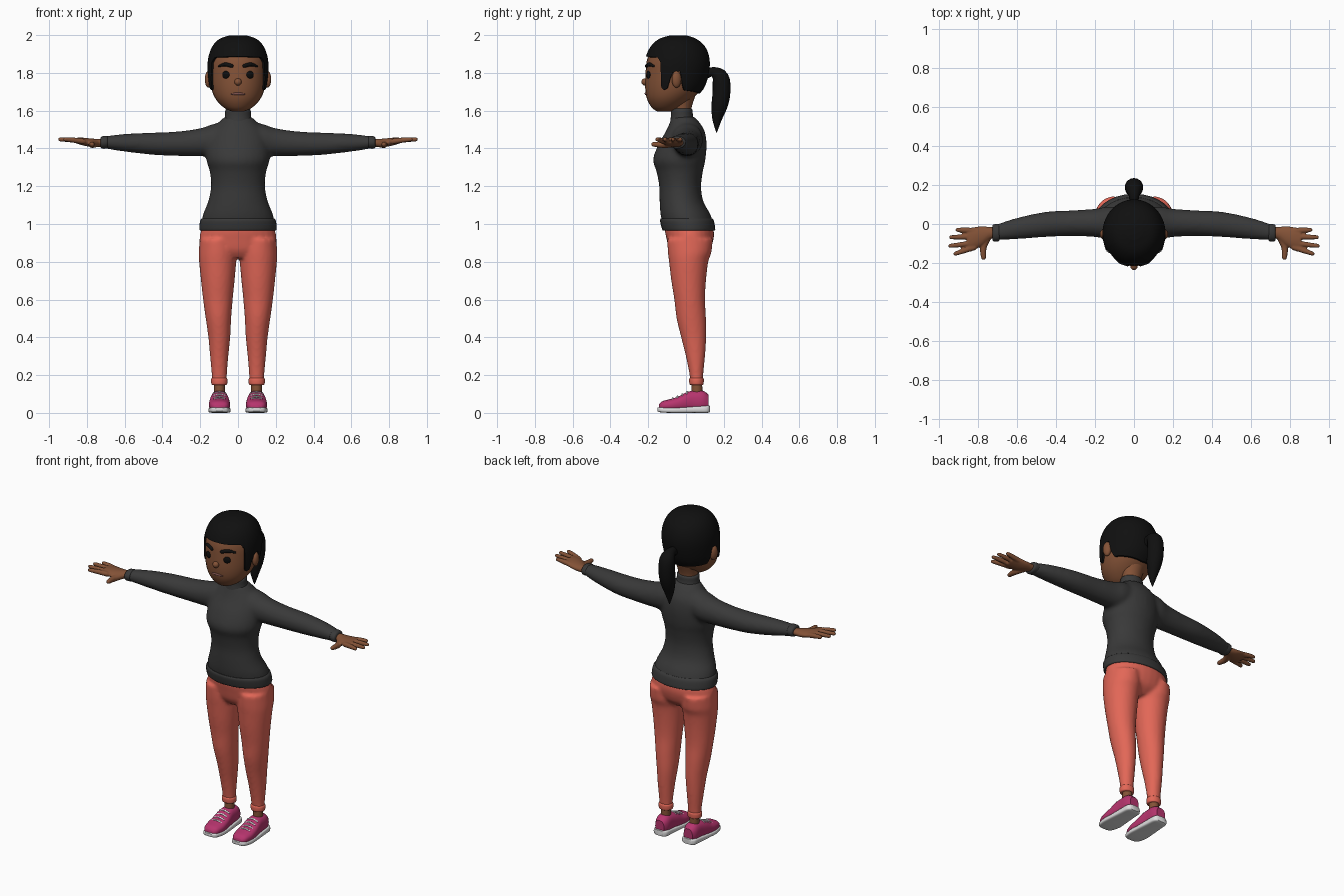
import bpy, bmesh, math
from mathutils import Vector, Matrix

cube = bpy.data.objects.get("Cube")
if cube:
    bpy.data.objects.remove(cube, do_unlink=True)


def material(name, r, g, b):
    m = bpy.data.materials.new(name)
    m.use_nodes = True
    m.diffuse_color = (r, g, b, 1)
    shader = m.node_tree.nodes["Principled BSDF"]
    shader.inputs["Base Color"].default_value = (r, g, b, 1)
    shader.inputs["Roughness"].default_value = 0.8
    return m


SKIN = material("brown skin", .23, .085, .038)
HAIR = material("black hair", .005, .005, .005)
KNIT = material("charcoal knit", .041, .041, .041)
CORAL = material("coral fabric", .76, .135, .095)
PINK = material("pink canvas", .47, .035, .155)
WHITE = material("white rubber", .72, .72, .72)
LIP = material("muted lip", .2, .08, .07)
EYE = material("eye black", .004, .004, .004)


def finish(name, bm, mat, voxel=0, relax=0):
    """Turn a bmesh into a smooth object; voxel fuses overlapping pieces."""
    bmesh.ops.recalc_face_normals(bm, faces=bm.faces)
    me = bpy.data.meshes.new(name)
    bm.to_mesh(me)
    bm.free()
    me.materials.append(mat)
    me.shade_smooth()
    if not voxel:
        me.set_sharp_from_angle(angle=math.radians(45))
    ob = bpy.data.objects.new(name, me)
    bpy.context.scene.collection.objects.link(ob)
    if voxel:
        fuse = ob.modifiers.new("fuse", 'REMESH')
        fuse.mode = 'VOXEL'
        fuse.voxel_size = voxel
        fuse.use_smooth_shade = True
        soft = ob.modifiers.new("soften", 'SMOOTH')
        soft.factor = .5
        soft.iterations = relax
    return ob


def smooth(rows, steps=4):
    """Catmull-Rom interpolation of any table of equal-length rows."""
    out = []
    for i in range(len(rows) - 1):
        quad = (rows[max(i - 1, 0)], rows[i], rows[i + 1], rows[min(i + 2, len(rows) - 1)])
        for k in range(steps):
            t = k / steps
            out.append([b + t * ((c - a) + t * ((2 * a - 5 * b + 4 * c - d)
                        + t * (3 * b - a - 3 * c + d))) / 2 for a, b, c, d in zip(*quad)])
    return out + [list(rows[-1])]


def lookup(rows, t):
    """Linear interpolation on the first column."""
    t = min(max(t, rows[0][0]), rows[-1][0])
    for p, q in zip(rows, rows[1:]):
        if t <= q[0]:
            f = (t - p[0]) / max(q[0] - p[0], 1e-6)
            return [a + f * (b - a) for a, b in zip(p[1:], q[1:])]


def skin_rings(bm, rings):
    loops = [[bm.verts.new(p) for p in ring] for ring in rings]
    n = len(loops[0])
    for lo, hi in zip(loops, loops[1:]):
        for i in range(n):
            j = (i + 1) % n
            bm.faces.new((lo[i], lo[j], hi[j], hi[i]))
    bm.faces.new(loops[0])
    bm.faces.new(loops[-1])


def loft(bm, rows, axis, side=1, n=28, power=1):
    """Rows are (position, a0, a1, b0, b1): extents on the two cross axes."""
    others = [k for k in range(3) if k != axis]
    rings = []
    for t, a0, a1, b0, b1 in smooth(rows):
        ring = []
        for i in range(n):
            c, s = math.cos(math.tau * i / n), math.sin(math.tau * i / n)
            c, s = (math.copysign(abs(v) ** power, v) for v in (c, s))
            p = Vector()
            p[axis] = t
            p[others[0]] = (a0 + a1) / 2 + (a1 - a0) / 2 * c
            p[others[1]] = (b0 + b1) / 2 + (b1 - b0) / 2 * s
            p.x *= side
            ring.append(p)
        rings.append(ring)
    skin_rings(bm, rings)


def sym(rows):
    return [(t, -h, h, lo, hi) for t, h, lo, hi in rows]


def tube(bm, pts, side=1, n=12, ref=(0, 0, 1)):
    """Round-ended tube through (x, y, z, radius) points."""
    pts = smooth(pts)
    pos = [Vector((p[0] * side, p[1], p[2])) for p in pts]
    rings = []
    for i, p in enumerate(pts):
        tan = (pos[min(i + 1, len(pos) - 1)] - pos[max(i - 1, 0)]).normalized()
        u = Vector(ref).cross(tan).normalized()
        v = tan.cross(u)
        bends = [0]
        if i == 0:
            bends = [-1.4, -1, -.5, 0]
        elif i == len(pos) - 1:
            bends = [0, .5, 1, 1.4]
        for b in bends:
            mid, r = pos[i] + tan * p[3] * math.sin(b), p[3] * math.cos(b)
            rings.append([mid + r * (u * math.cos(math.tau * k / n) + v * math.sin(math.tau * k / n))
                          for k in range(n)])
    skin_rings(bm, rings)


def ball(bm, centre, radii, turn=0):
    m = Matrix.Translation(centre) @ Matrix.Rotation(turn, 4, 'Z') @ Matrix.Diagonal((*radii, 1))
    bmesh.ops.create_uvsphere(bm, u_segments=20, v_segments=12, radius=1, matrix=m)


def part(name, rows, axis, mat, side=1, power=1):
    bm = bmesh.new()
    loft(bm, rows, axis, side, power=power)
    finish(name, bm, mat)


SIDES = ((1, "left"), (-1, "right"))

# Sweater: torso and both sleeves fused together
bm = bmesh.new()
loft(bm, sym([(.985, .197, -.12, .15), (1.05, .186, -.135, .13), (1.12, .158, -.14, .092),
              (1.2, .143, -.142, .08), (1.28, .15, -.157, .09), (1.34, .168, -.175, .103),
              (1.42, .165, -.147, .109), (1.49, .145, -.107, .1), (1.54, .1, -.085, .07),
              (1.57, .07, -.077, .042)]), 2)
for s, _ in SIDES:
    loft(bm, [(.05, -.07, .08, 1.38, 1.545), (.13, -.078, .09, 1.36, 1.53),
              (.2, -.067, .078, 1.358, 1.507), (.32, -.062, .07, 1.36, 1.49),
              (.45, -.067, .063, 1.366, 1.484), (.6, -.078, .032, 1.383, 1.477),
              (.71, -.085, -.003, 1.4, 1.464)], 0, s)
finish("sweater", bm, KNIT, .012, 6)
part("sweater_hem", sym([(.965, .198, -.12, .15), (.973, .204, -.127, .155), (1.015, .201, -.137, .148),
                         (1.03, .19, -.134, .138)]), 2, KNIT)
part("sweater_collar", sym([(1.53, .078, -.085, .05), (1.57, .069, -.08, .037), (1.603, .067, -.079, .035),
                            (1.612, .057, -.07, .027)]), 2, KNIT)

# Trousers: hips and legs fused together
bm = bmesh.new()
loft(bm, sym([(.82, .11, -.06, .08), (.86, .195, -.088, .125), (.92, .204, -.103, .146),
              (.965, .196, -.112, .147), (1, .18, -.11, .135)]), 2)
for s, _ in SIDES:
    loft(bm, [(.92, .012, .203, -.1, .142), (.85, .006, .208, -.096, .135), (.8, .009, .206, -.09, .118),
              (.7, .018, .196, -.078, .106), (.6, .028, .185, -.062, .101), (.5, .036, .171, -.05, .106),
              (.4, .041, .157, -.026, .107), (.3, .051, .148, -.001, .101), (.2, .059, .139, .019, .091),
              (.16, .06, .138, .022, .09)], 2, s)
finish("trousers", bm, CORAL, .01, 4)

for s, label in SIDES:
    part(label + "_sleeve_cuff", [(.69, -.084, -.005, 1.403, 1.462), (.697, -.089, 0, 1.399, 1.467),
                                  (.72, -.089, -.002, 1.399, 1.464), (.727, -.08, -.01, 1.406, 1.456)], 0, KNIT, s)
    part(label + "_trouser_cuff", [(.148, .063, .135, .024, .088), (.154, .057, .141, .018, .093),
                                   (.178, .056, .142, .017, .094), (.186, .062, .136, .022, .089)], 2, CORAL, s)
    part(label + "_ankle", [(.06, .07, .126, .025, .09), (.16, .07, .126, .03, .085)], 2, SKIN, s)

    # Hand: palm, four fingers and a thumb
    bm = bmesh.new()
    loft(bm, [(.7, -.07, -.018, 1.41, 1.45), (.74, -.078, -.015, 1.408, 1.45), (.78, -.112, -.012, 1.408, 1.453),
              (.82, -.13, -.016, 1.416, 1.457), (.855, -.132, -.024, 1.426, 1.457)], 0, s)
    for y, x_tip, y_tip in ((-.034, .905, -.03), (-.064, .938, -.068), (-.095, .942, -.112), (-.12, .915, -.152)):
        tube(bm, [(.82, y, 1.437, .015), (.87, (y + y_tip) / 2, 1.444, .014), (x_tip, y_tip, 1.448, .011)], s)
    tube(bm, [(.745, -.06, 1.425, .018), (.772, -.115, 1.42, .018), (.772, -.172, 1.422, .013)], s)
    finish(label + "_hand", bm, SKIN, .005, 2)

    # Shoe: upper, sole and laces
    def foot(rows):
        return [(y, .098 - h, .098 + h, lo, hi) for y, h, lo, hi in rows]
    upper = [(-.143, .028, .015, .045), (-.125, .046, .01, .062), (-.08, .056, .008, .074), (-.04, .055, .008, .087),
             (0, .051, .008, .108), (.04, .046, .008, .118), (.09, .043, .01, .117), (.12, .03, .015, .095)]
    part(label + "_shoe", foot(upper), 1, PINK, s, .8)
    part(label + "_sole", foot([(-.152, .022, .01, .028), (-.135, .046, .003, .03), (-.08, .059, 0, .029),
                                (-.02, .056, 0, .03), (.06, .05, 0, .036), (.11, .046, 0, .039),
                                (.127, .03, .004, .037)]), 1, WHITE, s, .45)
    bm = bmesh.new()
    for y in (-.07, -.045, -.02, .005):
        top = lookup(foot(upper), y)[3]
        tube(bm, [(.066, y, top - .008, .005), (.098, y, top + .001, .005), (.13, y, top - .008, .005)], s, 8)
    finish(label + "_laces", bm, WHITE)

# Head and neck
head_rows = [(1.595, .03, -.15, -.07), (1.615, .073, -.18, -.03), (1.66, .117, -.206, .03), (1.72, .142, -.216, .085),
             (1.8, .15, -.214, .11), (1.87, .148, -.206, .114), (1.93, .127, -.178, .092),
             (1.97, .088, -.132, .045), (1.988, .03, -.07, -.01)]
head_curve = smooth(head_rows)
part("head", sym(head_rows), 2, SKIN)
part("neck", sym([(1.54, .06, -.07, .028), (1.61, .057, -.07, .028), (1.68, .07, -.09, .05)]), 2, SKIN)


def on_head(angle, z, off):
    h, lo, hi = lookup(head_curve, z)
    return Vector(((h + off) * math.sin(angle), (lo + hi) / 2 - ((hi - lo) / 2 + off) * math.cos(angle),
                   z + off * max(0, (z - 1.85) / .138)))


def on_face(x, z, off):
    return on_head(math.asin(x / lookup(head_curve, z)[0]), z, off)


# Hair cap: columns run from the crown down to a hairline that varies by angle
hairline = [(0, 1.885), (52, 1.88), (61, 1.85), (64, 1.73), (71, 1.708), (79, 1.72), (82, 1.8),
            (97, 1.81), (104, 1.74), (112, 1.708), (180, 1.69)]
COLS, ROWS, CROWN = 120, 20, 1.988
angles = [math.tau * i / COLS - math.pi for i in range(COLS)]
edge = [lookup(hairline, abs(math.degrees(a)))[0] for a in angles]
rings = [[on_head(a, z, -.006) for a, z in zip(angles, edge)]]
for k in range(ROWS + 1):
    f = 1 - (1 - k / ROWS) ** 1.6
    rings.append([on_head(a, z + (CROWN - z) * f, .011) for a, z in zip(angles, edge)])
bm = bmesh.new()
skin_rings(bm, rings)
finish("hair_cap", bm, HAIR)

bm = bmesh.new()
tube(bm, [(0, .1, 1.79, .024), (0, .14, 1.805, .026), (0, .182, 1.775, .044), (0, .188, 1.7, .047),
          (0, .178, 1.63, .043), (0, .165, 1.56, .027), (0, .162, 1.488, .003)], n=20, ref=(1, 0, 0))
finish("ponytail", bm, HAIR)

# Face details
for s, label in SIDES:
    bm = bmesh.new()
    ball(bm, (s * .156, -.05, 1.766), (.019, .026, .045), s * .3)
    finish(label + "_ear", bm, SKIN)
    bm = bmesh.new()
    ball(bm, on_face(s * .064, 1.79, 0), (.021, .008, .02), s * .42)
    finish(label + "_eye", bm, EYE)
    bm = bmesh.new()
    tube(bm, [(*on_face(x, z, 0), r) for x, z, r in ((.034, 1.837, .01), (.068, 1.845, .01), (.1, 1.836, .006))], s)
    finish(label + "_eyebrow", bm, HAIR)

bm = bmesh.new()
ball(bm, (0, -.217, 1.752), (.019, .019, .019))
finish("nose", bm, SKIN)
bm = bmesh.new()
tube(bm, [(*on_face(x, z, -.002), r) for x, z, r in ((-.036, 1.687, .004), (0, 1.69, .008), (.036, 1.687, .004))])
finish("mouth", bm, LIP)
